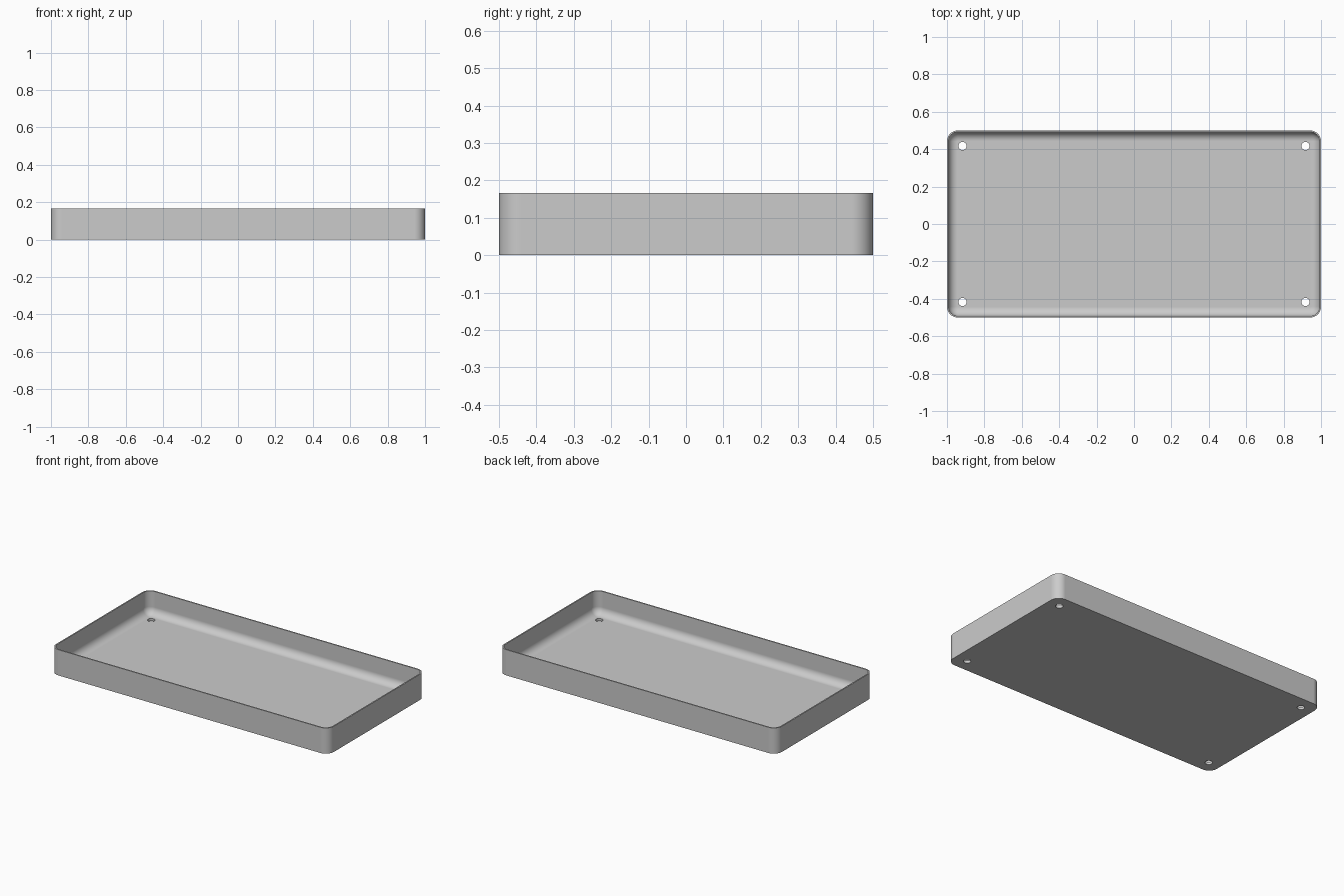
import bpy
import bmesh
from math import cos, sin, pi, radians

cube = bpy.data.objects.get("Cube")
if cube:
    bpy.data.objects.remove(cube, do_unlink=True)

HALF_X, HALF_Y, HEIGHT = 1.0, 0.5, 0.167
WALL, FLOOR = 0.0083, 0.0167
CORNER, FILLET = 0.058, 0.048
STEPS = 12

grey = bpy.data.materials.new("plain grey")
grey.use_nodes = True
colour = (0.6, 0.6, 0.6, 1)
grey.diffuse_color = colour
grey.node_tree.nodes["Principled BSDF"].inputs["Base Color"].default_value = colour


def ring(bm, inset, z):
    """Rounded rectangle of vertices, inset from the outer wall."""
    radius = CORNER - inset
    verts = []
    for quarter, (sx, sy) in enumerate([(1, 1), (-1, 1), (-1, -1), (1, -1)]):
        for i in range(STEPS + 1):
            a = (quarter + i / STEPS) * pi / 2
            verts.append(bm.verts.new((sx * (HALF_X - CORNER) + radius * cos(a),
                                       sy * (HALF_Y - CORNER) + radius * sin(a), z)))
    return verts


# Tray shell: outer wall, rim, inner wall and rounded inner floor edge
profile = [(0, 0), (0, HEIGHT), (WALL, HEIGHT)]
for i in range(STEPS + 1):
    a = i / STEPS * pi / 2
    profile.append((WALL + FILLET * (1 - cos(a)), FLOOR + FILLET * (1 - sin(a))))

bm = bmesh.new()
rings = [ring(bm, inset, z) for inset, z in profile]
for low, high in zip(rings, rings[1:]):
    for i in range(len(low)):
        j = (i + 1) % len(low)
        bm.faces.new((low[i], low[j], high[j], high[i]))
bm.faces.new(rings[0][::-1])
bm.faces.new(rings[-1])
bmesh.ops.recalc_face_normals(bm, faces=bm.faces)
mesh = bpy.data.meshes.new("tray")
bm.to_mesh(mesh)
bm.free()
mesh.materials.append(grey)
tray = bpy.data.objects.new("tray", mesh)
bpy.context.collection.objects.link(tray)

# Screw holes through the floor, one near each corner
for sx in (-1, 1):
    for sy in (-1, 1):
        bpy.ops.mesh.primitive_cylinder_add(vertices=32, radius=0.022, depth=0.1,
                                            location=(sx * 0.917, sy * 0.417, 0))
        cutter = bpy.context.object
        cutter.name = "hole_cutter"
        cutter.hide_render = True
        cutter.data.materials.append(grey)
        cut = tray.modifiers.new("hole", 'BOOLEAN')
        cut.operation, cut.solver, cut.object = 'DIFFERENCE', 'EXACT', cutter
        bpy.context.view_layer.objects.active = tray
        bpy.ops.object.modifier_apply(modifier=cut.name)
        bpy.data.objects.remove(cutter, do_unlink=True)

# Smooth rounded parts, crisp rim and base edges
bpy.ops.object.select_all(action='DESELECT')
tray.select_set(True)
bpy.context.view_layer.objects.active = tray
bpy.ops.object.shade_smooth_by_angle(angle=radians(30))
weighted = tray.modifiers.new("even shading", 'WEIGHTED_NORMAL')
weighted.keep_sharp = True
